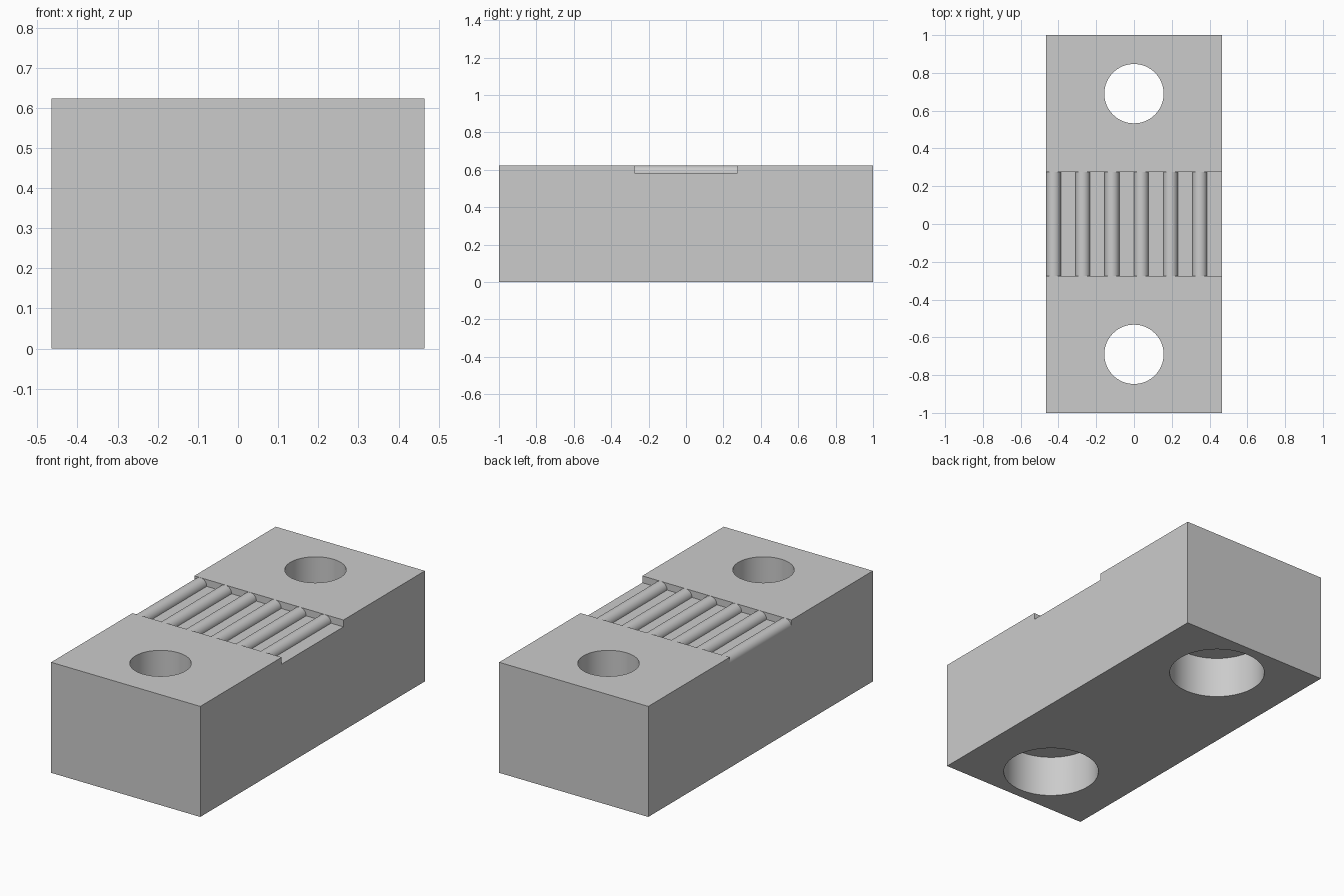
import bpy
import bmesh
import math

# Remove the default cube
default = bpy.data.objects.get("Cube")
if default:
    bpy.data.objects.remove(default, do_unlink=True)

WIDTH, LENGTH, HEIGHT = 0.93, 2.0, 0.623
RODS = 6
PITCH = WIDTH / RODS
ROD_R = PITCH / 4
FLOOR = HEIGHT - ROD_R
CHANNEL = 0.55
HOLE_Y = 0.69

grey = bpy.data.materials.new("plain_grey")
grey.use_nodes = True
colour = (0.6, 0.6, 0.6, 1)
grey.diffuse_color = colour
grey.node_tree.nodes["Principled BSDF"].inputs["Base Color"].default_value = colour


def activate(obj):
    bpy.ops.object.select_all(action="DESELECT")
    obj.select_set(True)
    bpy.context.view_layer.objects.active = obj


def box(name, size, z_low):
    bpy.ops.mesh.primitive_cube_add(size=1, location=(0, 0, z_low + size[2] / 2))
    obj = bpy.context.object
    obj.name = name
    obj.scale = size
    bpy.ops.object.transform_apply(location=True, rotation=True, scale=True)
    return obj


def cylinder(name, radius, y, z_low, z_high):
    bpy.ops.mesh.primitive_cylinder_add(
        vertices=64, radius=radius, depth=z_high - z_low,
        location=(0, y, (z_low + z_high) / 2))
    bpy.context.object.name = name
    return bpy.context.object


def cut(target, cutter):
    cutter.hide_render = True
    activate(target)
    mod = target.modifiers.new("cut", "BOOLEAN")
    mod.operation = "DIFFERENCE"
    mod.solver = "EXACT"
    mod.object = cutter
    bpy.ops.object.modifier_apply(modifier=mod.name)
    bpy.data.objects.remove(cutter, do_unlink=True)


def half_rod(name, x):
    # Half-round profile lying on the channel floor, extruded along y
    bm = bmesh.new()
    steps = 20
    angles = [math.pi * i / steps for i in range(steps + 1)]
    profile = [bm.verts.new((x + ROD_R * math.cos(a), -CHANNEL / 2,
                             FLOOR + ROD_R * math.sin(a))) for a in angles]
    face = bm.faces.new(profile)
    extruded = bmesh.ops.extrude_face_region(bm, geom=[face], use_keep_orig=True)
    moved = [v for v in extruded["geom"] if isinstance(v, bmesh.types.BMVert)]
    bmesh.ops.translate(bm, verts=moved, vec=(0, CHANNEL, 0))
    bmesh.ops.recalc_face_normals(bm, faces=bm.faces)
    mesh = bpy.data.meshes.new(name)
    bm.to_mesh(mesh)
    bm.free()
    obj = bpy.data.objects.new(name, mesh)
    bpy.context.collection.objects.link(obj)
    return obj


# Block with a shallow cross channel and two counterbored bolt holes
block = box("clamp_block", (WIDTH, LENGTH, HEIGHT), 0)
cut(block, box("channel_cutter", (WIDTH + 0.2, CHANNEL, 0.3), FLOOR))
for side in (-1, 1):
    cut(block, cylinder("bolt_hole_cutter", 0.157, side * HOLE_Y, -0.1, 0.8))
    cut(block, cylinder("counterbore_cutter", 0.253, side * HOLE_Y, -0.1, 0.235))
parts = [block]

# Row of half-round gripping ribs in the channel
for i in range(RODS):
    parts.append(half_rod(f"grip_rib_{i + 1}", -WIDTH / 2 + i * PITCH + ROD_R))

# Colour and shading
for part in parts:
    part.data.materials.clear()
    part.data.materials.append(grey)
    activate(part)
    bpy.ops.object.shade_smooth_by_angle(angle=math.radians(30))
